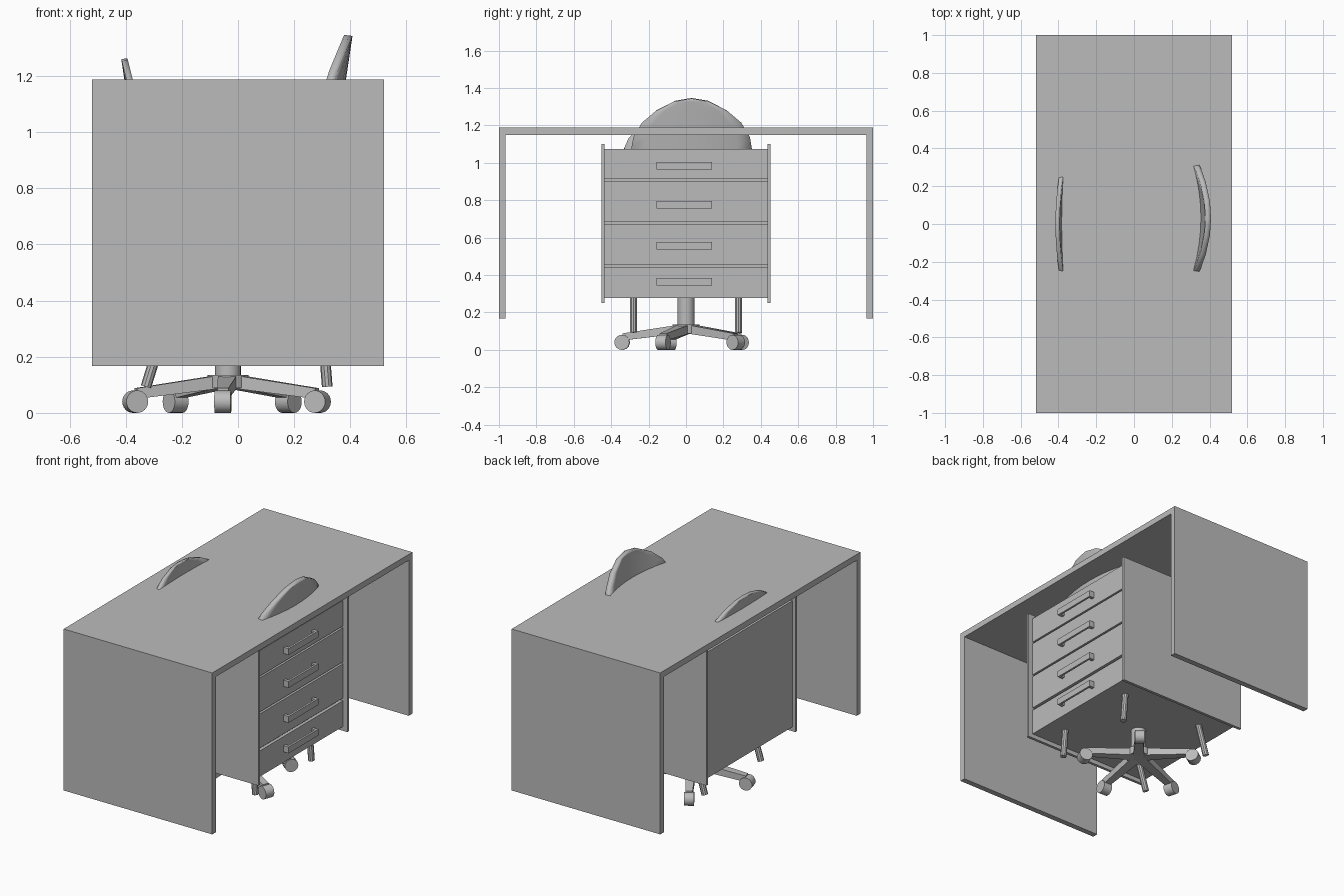
import bpy, bmesh
from math import radians, cos, sin
from mathutils import Vector

cube = bpy.data.objects.get("Cube")
if cube:
    bpy.data.objects.remove(cube, do_unlink=True)

grey = bpy.data.materials.new("plain_grey")
grey.use_nodes = True
tone = (0.5, 0.5, 0.5, 1)
grey.diffuse_color = tone
grey.node_tree.nodes["Principled BSDF"].inputs["Base Color"].default_value = tone


def finish(name, bm, smooth=False):
    bmesh.ops.recalc_face_normals(bm, faces=bm.faces)
    mesh = bpy.data.meshes.new(name)
    bm.to_mesh(mesh)
    bm.free()
    mesh.materials.append(grey)
    obj = bpy.data.objects.new(name, mesh)
    bpy.context.collection.objects.link(obj)
    if smooth:
        bpy.ops.object.select_all(action="DESELECT")
        obj.select_set(True)
        bpy.context.view_layer.objects.active = obj
        bpy.ops.object.shade_smooth_by_angle(angle=radians(35))
    return obj


def box(name, x, y, z):
    bm = bmesh.new()
    bmesh.ops.create_cube(bm, size=1)
    for v in bm.verts:
        v.co = Vector([(r[0] + r[1]) / 2 + c * (r[1] - r[0]) for c, r in zip(v.co, (x, y, z))])
    return finish(name, bm)


def rod(name, start, end, r1, r2=None, sides=24):
    start, end = Vector(start), Vector(end)
    bm = bmesh.new()
    bmesh.ops.create_cone(bm, cap_ends=True, segments=sides, radius1=r1,
                          radius2=r2 or r1, depth=(end - start).length)
    turn = (end - start).to_track_quat("Z", "Y")
    for v in bm.verts:
        v.co = turn @ v.co + (start + end) / 2
    return finish(name, bm, True)


def backrest(name, rows, x_top, y_mid, slope, curve, thick):
    """Curved shell from rows of (half width, height), leaning by slope."""
    bm = bmesh.new()
    steps, top = 8, rows[-1][1]
    grid = []
    for half, z in rows:
        line = []
        for i in range(steps + 1):
            y = half * (2 * i / steps - 1)
            line.append(bm.verts.new((x_top + slope * (z - top) + curve * y * y, y + y_mid, z)))
        grid.append(line)
    for low, high in zip(grid, grid[1:]):
        for i in range(steps):
            bm.faces.new((low[i], low[i + 1], high[i + 1], high[i]))
    bmesh.ops.remove_doubles(bm, verts=bm.verts, dist=0.001)
    obj = finish(name, bm, True)
    shell = obj.modifiers.new("thickness", "SOLIDIFY")
    shell.thickness, shell.offset = thick, 0
    return obj


# Desk
box("desk_top", (-0.52, 0.52), (-1, 1), (1.15, 1.188))
box("desk_front_panel", (-0.52, 0.52), (-1, -0.964), (0.167, 1.15))
box("desk_back_panel", (-0.52, 0.52), (0.964, 1), (0.167, 1.15))

# Drawer cabinet
box("cabinet_body", (-0.44, 0.41), (-0.435, 0.435), (0.277, 1.075))
for side, s in (("front", -1), ("back", 1)):
    box(f"cabinet_{side}_side", (-0.46, 0.46), sorted((s * 0.435, s * 0.453)), (0.25, 1.1))

# Drawer fronts, each with a bracket handle
drawers = ((0.277, 0.44, 0.363), (0.457, 0.674, 0.556), (0.686, 0.902, 0.777), (0.913, 1.075, 0.985))
for n, (low, high, grip) in enumerate(drawers, 1):
    box(f"drawer_{n}_front", (0.405, 0.43), (-0.435, 0.435), (low, high))
    z = (grip - 0.02, grip + 0.02)
    box(f"drawer_{n}_handle_bar", (0.452, 0.465), (-0.158, 0.14), z)
    for end, y in (("a", (-0.158, -0.138)), ("b", (0.12, 0.14))):
        box(f"drawer_{n}_handle_post_{end}", (0.43, 0.452), y, z)

# Swivel chair
cx = -0.036
rod("swivel_hub", (cx, 0, 0.088), (cx, 0, 0.135), 0.073)
rod("swivel_column", (cx, 0, 0.13), (cx, 0, 0.6), 0.046)
for n in range(5):
    a = radians(51 + 72 * n)
    out, side = Vector((cos(a), sin(a), 0)), Vector((-sin(a), cos(a), 0))
    centre = Vector((cx, 0, 0))
    bm = bmesh.new()
    rings = []
    for r, half, low, high in ((0.03, 0.034, 0.088, 0.135), (0.34, 0.02, 0.05, 0.088)):
        rings.append([bm.verts.new(centre + out * r + side * s * half + Vector((0, 0, z)))
                      for s, z in ((-1, low), (1, low), (1, high), (-1, high))])
    bm.faces.new(rings[0])
    bm.faces.new(rings[1])
    for i in range(4):
        j = (i + 1) % 4
        bm.faces.new((rings[0][i], rings[0][j], rings[1][j], rings[1][i]))
    finish(f"swivel_arm_{n + 1}", bm)
    hub = centre + out * 0.342 + Vector((0, 0, 0.04))
    rod(f"caster_{n + 1}", hub - side * 0.029, hub + side * 0.029, 0.04)
box("swivel_seat", (-0.33, 0.3), (-0.3, 0.34), (0.6, 0.66))
backrest("swivel_backrest", ((0.25, 0.7), (0.315, 0.85), (0.318, 1.08), (0.308, 1.14), (0.262, 1.217),
                             (0.188, 1.28), (0.09, 1.33), (0, 1.345)), 0.393, 0.03, 0.15, -0.5, 0.03)

# Four-legged chair
box("chair_seat", (-0.31, 0.33), (-0.31, 0.31), (0.56, 0.6))
for side, y in (("right", -0.28), ("left", 0.28)):
    rod(f"chair_front_leg_{side}", (0.318, y, 0.093), (0.28, y, 0.57), 0.019, sides=10)
    rod(f"chair_rear_leg_{side}", (-0.328, y, 0.093), (-0.18, y, 0.57), 0.019, sides=10)
backrest("chair_backrest", ((0.25, 0.75), (0.33, 0.9), (0.33, 1.08), (0.308, 1.13), (0.262, 1.18),
                            (0.18, 1.225), (0.08, 1.255), (0, 1.262)), -0.405, 0, -0.15, 0.12, 0.022)
